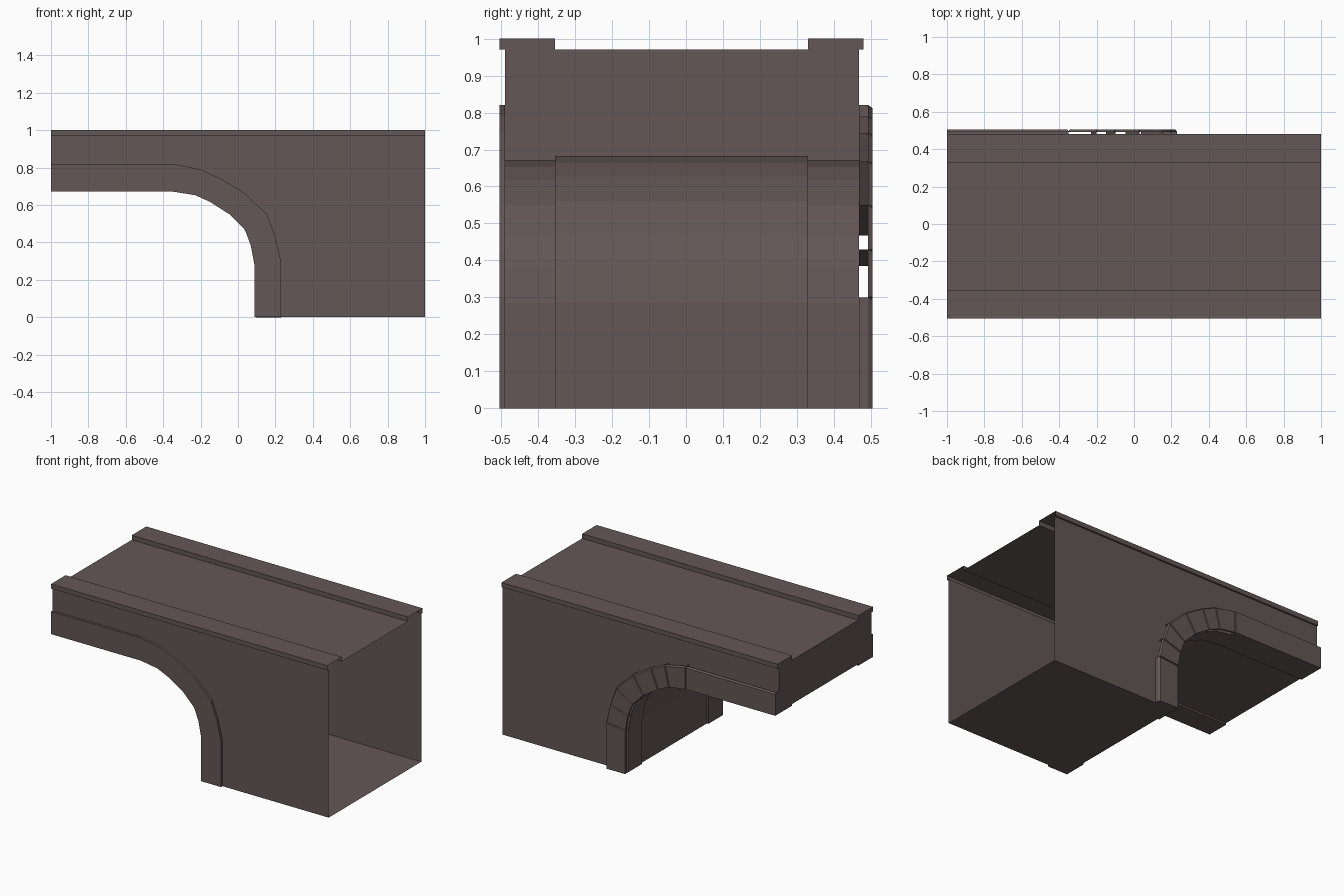
import bpy, bmesh
from mathutils import Vector

if "Cube" in bpy.data.objects:
    bpy.data.objects.remove(bpy.data.objects["Cube"])

stone = bpy.data.materials.new("brown_stone")
stone.diffuse_color = (0.125, 0.095, 0.092, 1)
stone.use_nodes = True
stone.node_tree.nodes["Principled BSDF"].inputs["Base Color"].default_value = stone.diffuse_color

# Arch curves (x, z): outer edge and inner edge of the stone ring
OUTER = [(-1, .82), (-.35, .82), (-.2, .79), (-.1, .745), (.03, .668),
         (.155, .55), (.2, .43), (.23, .3), (.23, 0)]
INNER = [(-1, .672), (-.35, .672), (-.23, .653), (-.15, .617), (-.045, .55),
         (.037, .467), (.068, .385), (.087, .285), (.087, 0)]
FRONT, BACK = -.49, .468          # side wall planes
LIP = .505                        # furthest reach of the ring


def between(i, t):
    """Point at station i, t=0 on the inner curve, t=1 on the outer."""
    return Vector(INNER[i]).lerp(Vector(OUTER[i]), t)


def finish(bm, name):
    bmesh.ops.remove_doubles(bm, verts=bm.verts, dist=1e-5)
    bmesh.ops.recalc_face_normals(bm, faces=bm.faces)
    me = bpy.data.meshes.new(name)
    bm.to_mesh(me)
    bm.free()
    me.materials.append(stone)
    ob = bpy.data.objects.new(name, me)
    bpy.context.collection.objects.link(ob)
    return ob


def loft(bm, rows):
    """Bridge consecutive vertex rows with quads."""
    for a, b in zip(rows, rows[1:]):
        for j in range(len(a) - 1):
            bm.faces.new((a[j], a[j + 1], b[j + 1], b[j]))


# Bridge body: hollow shell, open at the +x end
bm = bmesh.new()

# Arch underside: front ring, front rib, recessed vault, back rib
section = [(1, FRONT), (1, -LIP), (0, -LIP), (0, -.355), (.075, -.355),
           (.075, .33), (0, .33), (0, BACK), (1, BACK)]
arch = []
for i in range(len(OUTER)):
    row = []
    for t, y in section:
        p = between(i, t)
        row.append(bm.verts.new((p.x, y, p.y)))
    arch.append(row)
loft(bm, [row[:-1] for row in arch])

# Deck with two overhanging kerbs
deck_profile = [(FRONT, .97), (-LIP, .97), (-LIP, 1), (-.355, 1), (-.355, .97),
                (.33, .97), (.33, 1), (.48, 1), (.48, .97), (BACK, .97)]
deck = [[bm.verts.new((x, y, z)) for y, z in deck_profile] for x in (-1, 1)]
loft(bm, deck)

# Side walls, floor and the closed -x end
feet = [bm.verts.new((1, y, 0)) for y in (FRONT, BACK)]
for k, foot in ((0, feet[0]), (-1, feet[1])):
    bm.faces.new([row[k] for row in arch] + [foot, deck[1][k], deck[0][k]])
bm.faces.new(arch[-1] + [feet[1], feet[0]])
bm.faces.new(arch[0] + deck[0][::-1])
finish(bm, "bridge_body")

# Back arch stones: one chamfered block per segment, giving V joints
bm = bmesh.new()
CH = .008
for i in range(len(OUTER) - 1):
    base = [between(i, 0), between(i, 1), between(i + 1, 1), between(i + 1, 0)]
    along = (base[2] - base[1]).normalized() * CH * .6
    across = (base[1] - base[0]).normalized() * CH
    start = Vector((0, 0)) if i == 0 else along
    end = Vector((0, 0)) if i == len(OUTER) - 2 else along
    face = [base[0] + start, base[1] + start - across,
            base[2] - end - across, base[3] - end]
    rings = []
    for pts, y in ((base, BACK), (base, LIP - CH * 1.5), (face, LIP)):
        rings.append([bm.verts.new((p.x, y, p.y)) for p in pts])
    for a, b in zip(rings, rings[1:]):
        for j in range(4):
            if a is rings[0] and ((j == 1 and i < len(OUTER) - 2) or (j == 3 and i > 0)):
                continue          # hidden faces between touching stones
            bm.faces.new((a[j], a[(j + 1) % 4], b[(j + 1) % 4], b[j]))
    bm.faces.new(rings[-1])
    bm.faces.new(rings[0][::-1])
finish(bm, "back_arch_stones")
